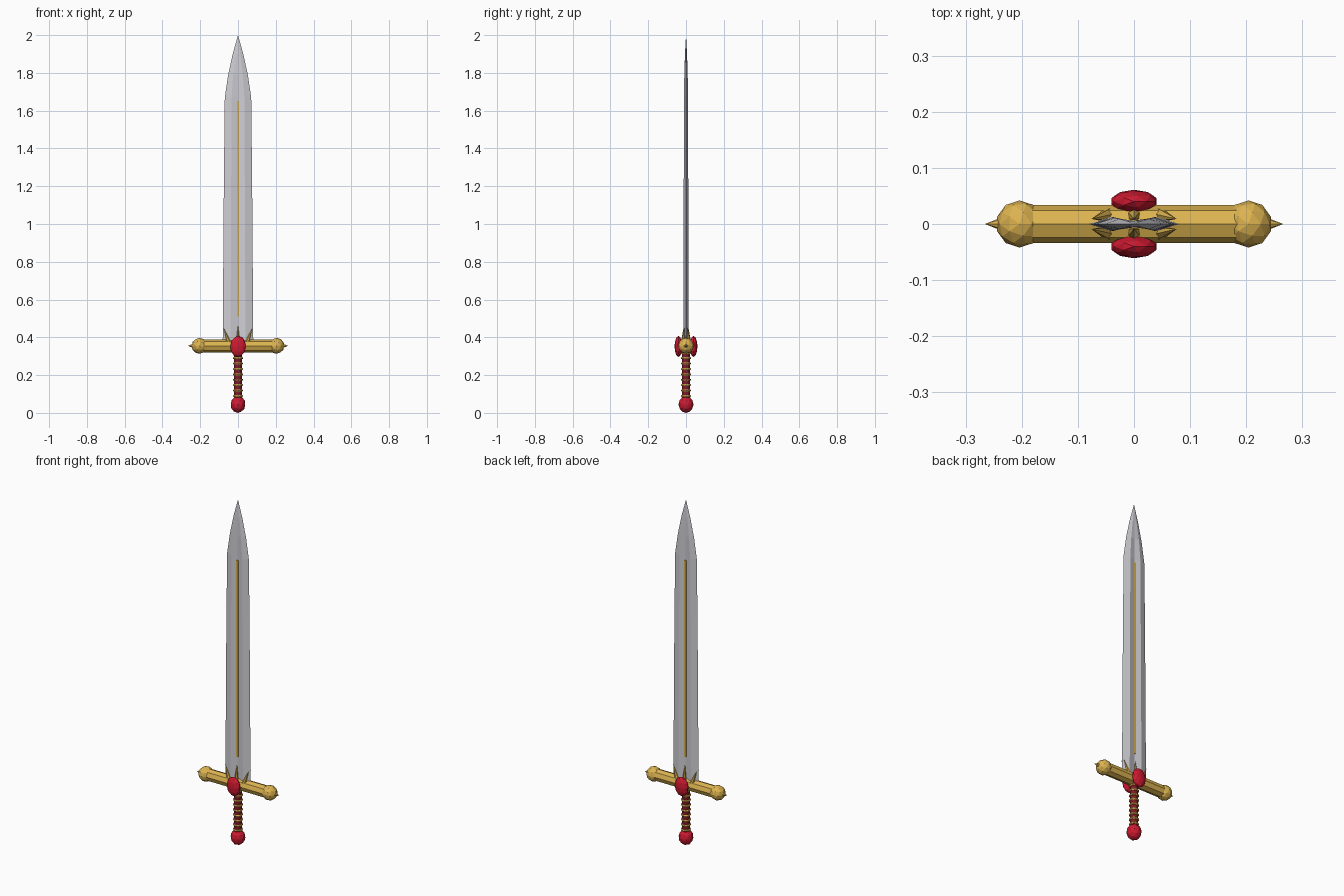
import bpy
from math import pi
from mathutils import Vector

if "Cube" in bpy.data.objects:
    bpy.data.objects.remove(bpy.data.objects["Cube"])


def mat(name, col):
    m = bpy.data.materials.new(name)
    m.diffuse_color = (*col, 1)
    m.use_nodes = True
    m.node_tree.nodes["Principled BSDF"].inputs["Base Color"].default_value = m.diffuse_color
    return m


GOLD = mat("gold", (0.72, 0.45, 0.08))
RED = mat("ruby", (0.62, 0.01, 0.03))
DARK = mat("leather", (0.22, 0.01, 0.02))
STEEL = mat("steel", (0.62, 0.62, 0.66))


def finish(name, m):
    o = bpy.context.object
    o.name = name
    o.data.materials.append(m)
    return o


def ico(name, m, loc, scale):
    bpy.ops.mesh.primitive_ico_sphere_add(subdivisions=2, radius=1, location=loc)
    bpy.context.object.scale = scale
    return finish(name, m)


def rod(name, m, a, b, r1, r2, sides=8):
    a, b = Vector(a), Vector(b)
    bpy.ops.mesh.primitive_cone_add(vertices=sides, radius1=r1, radius2=r2,
                                    depth=(b - a).length, location=(a + b) / 2)
    o = finish(name, m)
    o.rotation_euler = (b - a).to_track_quat('Z', 'Y').to_euler()
    return o


# blade: fullered diamond section lofted upward (z, edge, ridge x, ridge y, fuller y)
sections = [(0.36, 0.081, 0.040, 0.013, 0.004),
            (1.20, 0.075, 0.036, 0.012, 0.004),
            (1.67, 0.070, 0.034, 0.011, 0.004),
            (1.79, 0.052, 0.026, 0.009, 0.006),
            (1.90, 0.028, 0.012, 0.005, 0.0055)]
verts, faces = [], []
for z, w, f, t, c in sections:
    verts += [(w, 0, z), (f, t, z), (0, c, z), (-f, t, z),
              (-w, 0, z), (-f, -t, z), (0, -c, z), (f, -t, z)]
tip = len(verts)
verts.append((0, 0, 2.0))
for k in range(len(sections) - 1):
    for i in range(8):
        j = (i + 1) % 8
        faces.append((k * 8 + i, k * 8 + j, k * 8 + 8 + j, k * 8 + 8 + i))
faces += [(tip - 8 + i, tip - 8 + (i + 1) % 8, tip) for i in range(8)]
faces.append(tuple(reversed(range(8))))
me = bpy.data.meshes.new("blade")
me.from_pydata(verts, [], faces)
me.materials.append(STEEL)
bpy.context.collection.objects.link(bpy.data.objects.new("blade", me))

# gold inlay running through both fullers
bpy.ops.mesh.primitive_cube_add(size=1, location=(0, 0, 1.08))
bpy.context.object.scale = (0.012, 0.016, 1.14)
finish("blade_inlay", GOLD)

# crossguard with ball ends and spikes
rod("crossguard", GOLD, (-0.2, 0, 0.355), (0.2, 0, 0.355), 0.034, 0.034)
for s in (-1, 1):
    ico("guard_ball", GOLD, (s * 0.204, 0, 0.355), (0.042,) * 3)
    rod("guard_spike", GOLD, (s * 0.235, 0, 0.355), (s * 0.266, 0, 0.355), 0.012, 0)

# gems and claws on front and back
for s in (-1, 1):
    ico("guard_gem", RED, (0, s * 0.04, 0.352), (0.042, 0.021, 0.056))
    for x in (-1, 0, 1):
        rod("blade_claw", GOLD, (x * 0.045, s * 0.016, 0.365),
            (x * 0.076, s * 0.009, 0.45 if x else 0.47), 0.013, 0, 6)

# grip with gold wire rings
rod("grip", DARK, (0, 0, 0.06), (0, 0, 0.34), 0.021, 0.021, 12)
for i in range(9):
    bpy.ops.mesh.primitive_torus_add(location=(0, 0, 0.09 + i * 0.0285),
                                     major_radius=0.021, minor_radius=0.006,
                                     major_segments=12, minor_segments=6)
    finish("grip_ring", GOLD)

# pommel
ico("pommel", RED, (0, 0, 0.045), (0.04, 0.04, 0.045))
